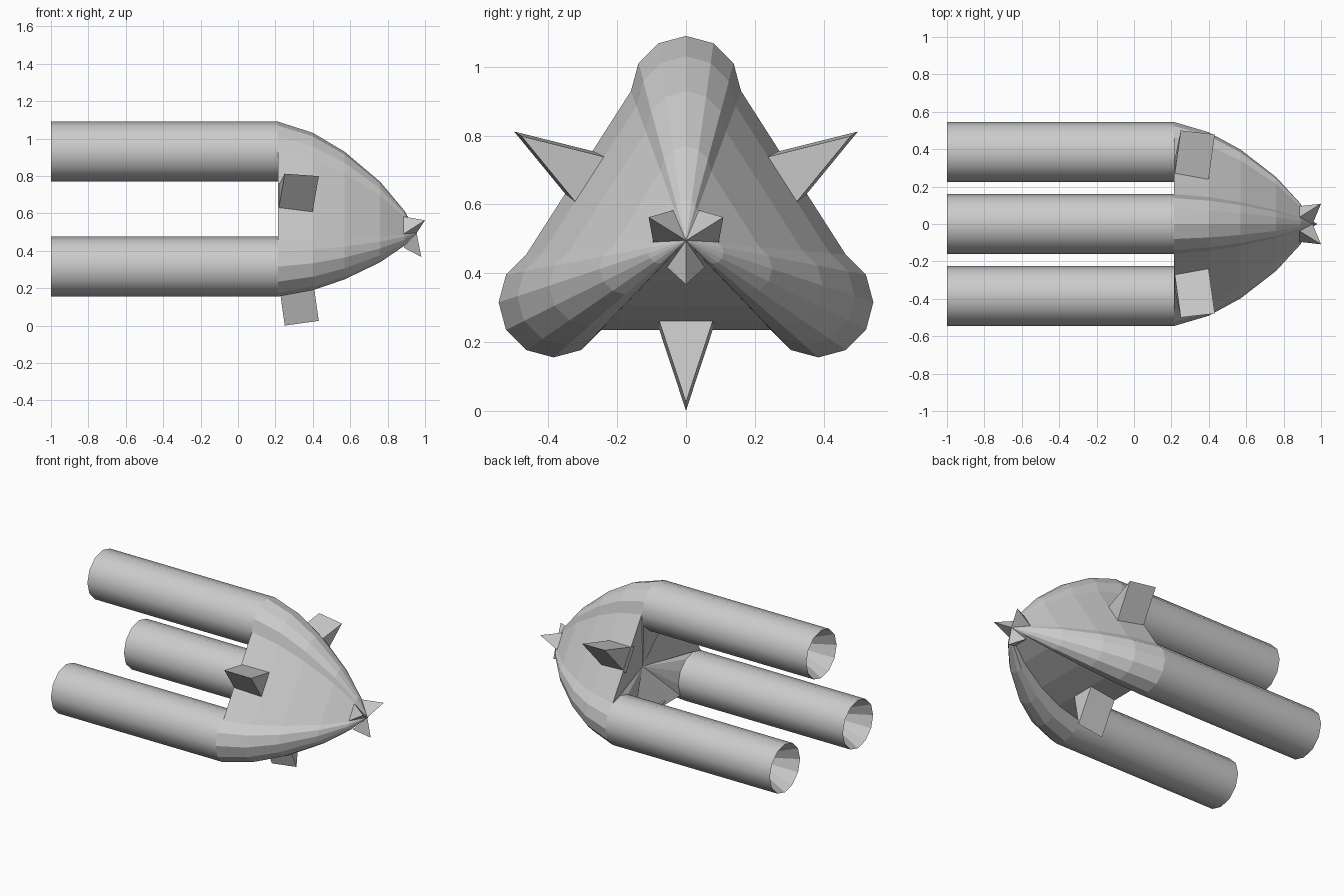
import bpy, bmesh, math
from mathutils import Vector

if "Cube" in bpy.data.objects:
    bpy.data.objects.remove(bpy.data.objects["Cube"])

R = 0.16
LOBES = [(0, 0.93), (-0.385, 0.315), (0.385, 0.315)]   # tube centres (y, z)
AXIS = (0, 0.495)
X0 = 0.215


def make(name, verts, faces, smooth_quads=False):
    me = bpy.data.meshes.new(name)
    me.from_pydata([tuple(v) for v in verts], [], faces)
    bm = bmesh.new()
    bm.from_mesh(me)
    bmesh.ops.recalc_face_normals(bm, faces=bm.faces)
    for f in bm.faces:
        f.smooth = smooth_quads and len(f.verts) == 4
    if smooth_quads:
        for e in bm.edges:
            if len(e.link_faces) == 2 and e.calc_face_angle(0) > math.radians(40):
                e.smooth = False
    bm.to_mesh(me)
    bm.free()
    ob = bpy.data.objects.new(name, me)
    bpy.context.collection.objects.link(ob)
    return ob


def arc(centre, a0, a1):
    return [(centre[0] + R * math.cos(math.radians(a)), centre[1] + R * math.sin(math.radians(a)))
            for a in range(a0, a1 + 1, 30)]


# Tubes: twelve sides, flat front cap, conical recess at the rear
for name, c in zip(("top_tube", "left_tube", "right_tube"), LOBES):
    ring = arc(c, 0, 330)
    n = len(ring)
    verts = [(-1, y, z) for y, z in ring] + [(X0, y, z) for y, z in ring] + [(-0.7, *c)]
    faces = [(i, (i + 1) % n, n + (i + 1) % n, n + i) for i in range(n)]
    faces += [((i + 1) % n, i, 2 * n) for i in range(n)]
    faces.append(tuple(range(n, 2 * n)))
    make(name, verts, faces, True)

# Nose: three-lobed section shrinking along a rounded profile
top, left, right = LOBES
section = arc(top, 0, 180) + arc(left, 120, 330) + arc(right, 210, 420)
profile = [(X0, 1), (0.40, 0.9), (0.57, 0.73), (0.76, 0.46), (0.89, 0.2)]
n = len(section)
verts = [(x, y * s, AXIS[1] + (z - AXIS[1]) * s) for x, s in profile for y, z in section]
verts.append((0.955, *AXIS))
faces = []
for k in range(len(profile) - 1):
    for i in range(n):
        j = (i + 1) % n
        faces.append((k * n + i, k * n + j, (k + 1) * n + j, (k + 1) * n + i))
last = (len(profile) - 1) * n
faces += [(last + i, last + (i + 1) % n, len(verts) - 1) for i in range(n)]
make("nose_shell", verts, faces)

# Hollow back of the nose, between the tubes
inner = arc(top, 180, 360) + arc(right, 60, 210)[::1] + arc(left, -30, 120)
m = len(inner)
make("nose_back", [(X0, y, z) for y, z in inner] + [(0.32, *AXIS)],
     [(i, (i + 1) % m, m) for i in range(m)])

# Three wedge fins standing square to the flat panels
X = Vector((1, 0, 0))
fins = {"lower_fin": ((0, -1), (0, 0.0)),
        "left_fin": ((-0.845, 0.535), (-0.5, 0.812)),
        "right_fin": ((0.845, 0.535), (0.5, 0.812))}
for name, (d, tip) in fins.items():
    d = Vector((0, *d))
    side = X.cross(d)
    tip = Vector((0.25, *tip))
    base = tip - (X * 0.14 + d * 0.99) * 0.26
    back = [tip, base + side * 0.085, base - side * 0.085]
    front = [v + X * 0.182 - d * 0.025 for v in back]
    make(name, back + front, [(0, 1, 2), (3, 5, 4), (0, 3, 4, 1), (1, 4, 5, 2), (2, 5, 3, 0)])

# Three small pointed teeth round the nose tip
for name, a, x_tip in (("lower_tooth", 270, 0.98), ("right_tooth", 32, 1.0), ("left_tooth", 148, 1.0)):
    a = math.radians(a)
    d = Vector((0, math.cos(a), math.sin(a)))
    side = X.cross(d)
    o = Vector((0, *AXIS))
    verts = [o + X * 0.955, o + X * x_tip + d * 0.128,
             o + X * 0.885 + d * 0.078 + side * 0.055,
             o + X * 0.885 + d * 0.078 - side * 0.055]
    make(name, verts, [(0, 1, 2), (0, 3, 1), (1, 3, 2), (0, 2, 3)])
